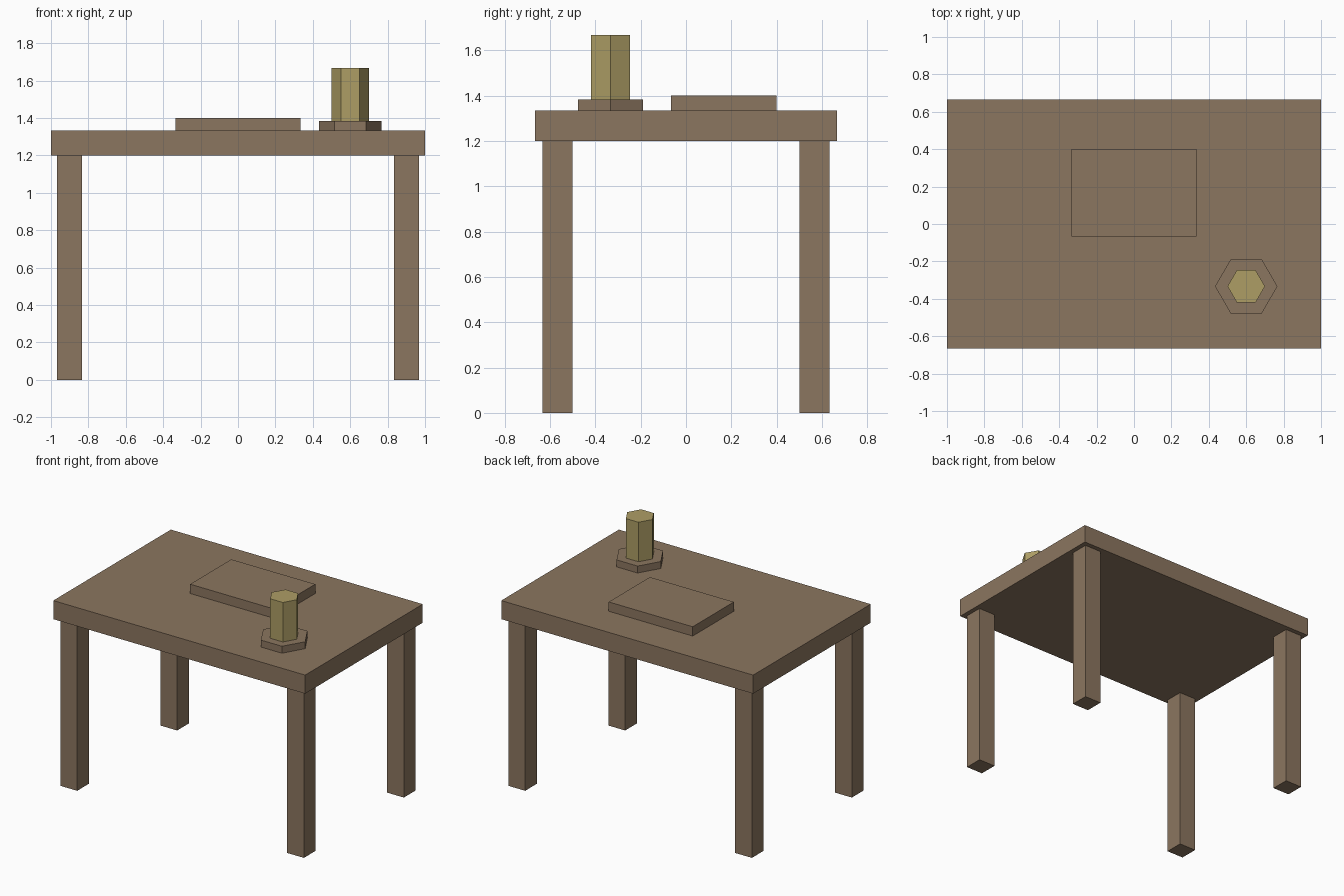
import bpy
from math import radians

if "Cube" in bpy.data.objects:
    bpy.data.objects.remove(bpy.data.objects["Cube"])


def material(name, rgb):
    m = bpy.data.materials.new(name)
    m.diffuse_color = (*rgb, 1)
    m.use_nodes = True
    m.node_tree.nodes["Principled BSDF"].inputs["Base Color"].default_value = m.diffuse_color
    return m


wood = material("wood", (0.26, 0.18, 0.115))
wax = material("wax", (0.42, 0.34, 0.13))


def box(name, center, size, mat):
    bpy.ops.mesh.primitive_cube_add(size=1, location=center)
    ob = bpy.context.object
    ob.name = name
    ob.scale = size
    bpy.ops.object.transform_apply(location=False, rotation=False, scale=True)
    ob.data.materials.append(mat)


def hex_prism(name, x, y, z0, z1, radius, mat):
    # corners point along x
    bpy.ops.mesh.primitive_cylinder_add(vertices=6, radius=radius, depth=z1 - z0,
                                        location=(x, y, (z0 + z1) / 2),
                                        rotation=(0, 0, radians(30)))
    ob = bpy.context.object
    ob.name = name
    ob.data.materials.append(mat)


# Table top
box("table_top", (0, 0, 1.2667), (2, 1.3333, 0.1333), wood)

# Four legs
for side, x in (("left", -0.9), ("right", 0.9)):
    for end, y in (("front", -0.5667), ("back", 0.5667)):
        box(f"{end}_{side}_leg", (x, y, 0.6), (0.1333, 0.1333, 1.2), wood)

# Flat book lying on the table
box("book", (0, 0.1667, 1.3667), (0.6667, 0.4667, 0.0667), wood)

# Candle on its holder
hex_prism("candle_holder", 0.6, -0.3333, 1.3333, 1.3833, 0.1667, wood)
hex_prism("candle", 0.6, -0.3333, 1.3833, 1.6667, 0.1, wax)
